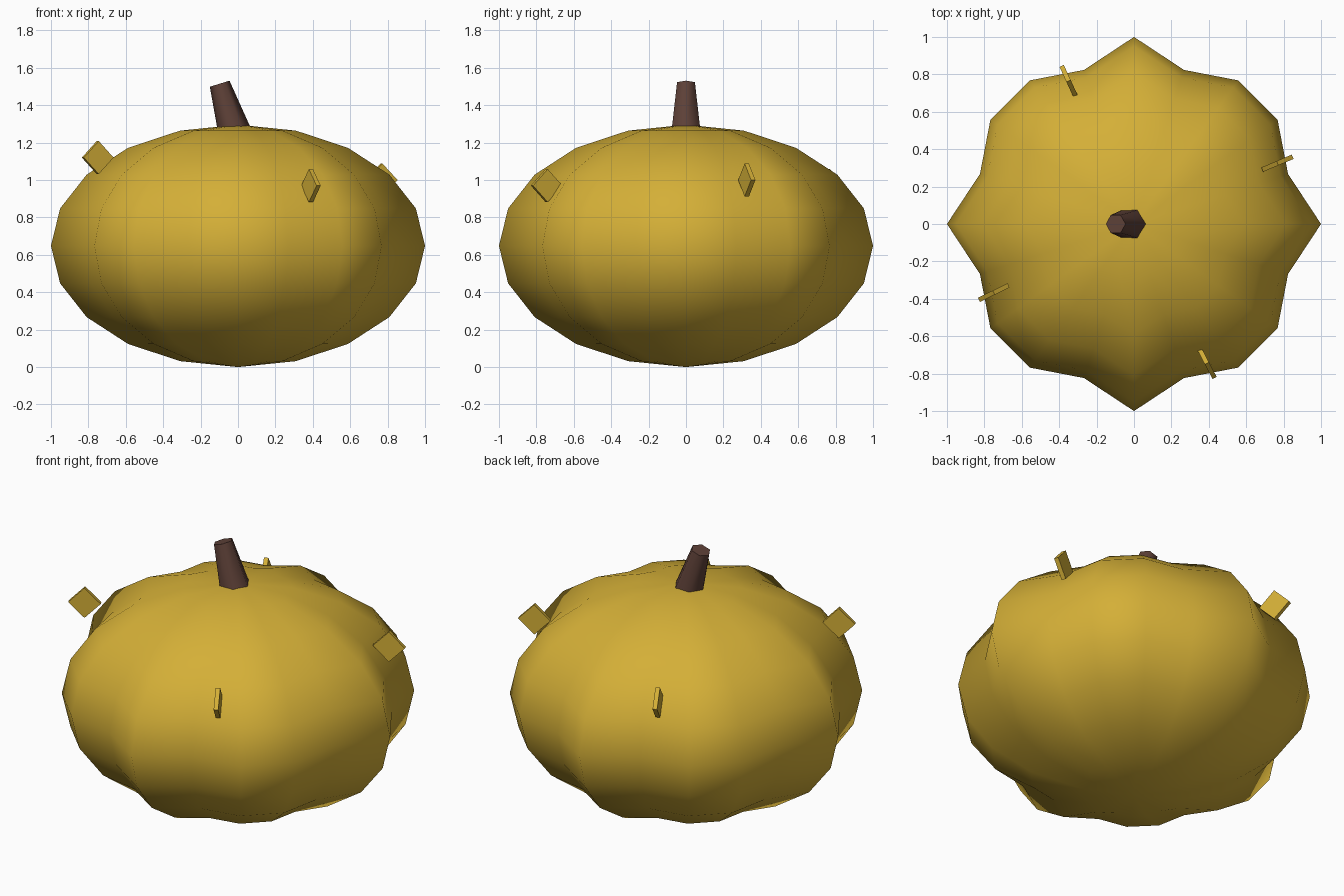
import bpy, bmesh
from math import atan2, cos, sin, pi, radians
from mathutils import Matrix, Vector

if "Cube" in bpy.data.objects:
    bpy.data.objects.remove(bpy.data.objects["Cube"], do_unlink=True)


def material(name, rgb):
    mat = bpy.data.materials.new(name)
    mat.use_nodes = True
    color = (*rgb, 1)
    mat.diffuse_color = color
    mat.node_tree.nodes["Principled BSDF"].inputs["Base Color"].default_value = color
    return mat


gold = material("golden skin", (0.658, 0.429, 0.038))
brown = material("brown stem", (0.109, 0.051, 0.038))


def finish(bm, name, mat, smooth_angle=None):
    bmesh.ops.recalc_face_normals(bm, faces=bm.faces)
    mesh = bpy.data.meshes.new(name)
    bm.to_mesh(mesh)
    bm.free()
    mesh.materials.append(mat)
    obj = bpy.data.objects.new(name, mesh)
    bpy.context.collection.objects.link(obj)
    if smooth_angle:
        bpy.ops.object.select_all(action='DESELECT')
        obj.select_set(True)
        bpy.context.view_layer.objects.active = obj
        bpy.ops.object.shade_smooth_by_angle(angle=radians(smooth_angle))
    return obj


# Ribbed, squashed body
HALF_HEIGHT = 0.648
bm = bmesh.new()
bmesh.ops.create_uvsphere(bm, u_segments=20, v_segments=10, radius=1)
for v in bm.verts:
    rib = (1 + 0.08 * cos(8 * atan2(v.co.y, v.co.x))) / 1.08
    v.co = Vector((v.co.x * rib, v.co.y * rib, (v.co.z + 1) * HALF_HEIGHT))
finish(bm, "body", gold, 80)

# Tapered six-sided stem leaning to one side
SIDES, LENGTH = 6, 0.3
bm = bmesh.new()
rings = []
for radius, z in ((0.092, -LENGTH), (0.055, 0)):
    rings.append([bm.verts.new((radius * cos(2 * pi * i / SIDES),
                                radius * sin(2 * pi * i / SIDES), z))
                  for i in range(SIDES)])
low, high = rings
for i in range(SIDES):
    j = (i + 1) % SIDES
    bm.faces.new((low[i], low[j], high[j], high[i]))
bm.faces.new(low[::-1])
bm.faces.new(high)
bm.transform(Matrix.Translation((-0.098, 0, 1.515)) @ Matrix.Rotation(-0.3, 4, 'Y'))
finish(bm, "stem", brown, 65)

# Thin diamond plates standing radially on the shoulders
plates = {
    "plate_front": (0.39, -0.745, 0.97),
    "plate_left": (0.767, 0.325, 1.0),
    "plate_back": (-0.35, 0.765, 0.97),
    "plate_right": (-0.75, -0.367, 1.12),
}
for name, (x, y, z) in plates.items():
    bm = bmesh.new()
    bmesh.ops.create_cube(bm, size=1)
    bm.transform(Matrix.Translation((x, y, z))
                 @ Matrix.Rotation(atan2(y, x), 4, 'Z')
                 @ Matrix.Rotation(pi / 4, 4, 'Y')
                 @ Matrix.Diagonal((0.125, 0.025, 0.125, 1)))
    finish(bm, name, gold)
